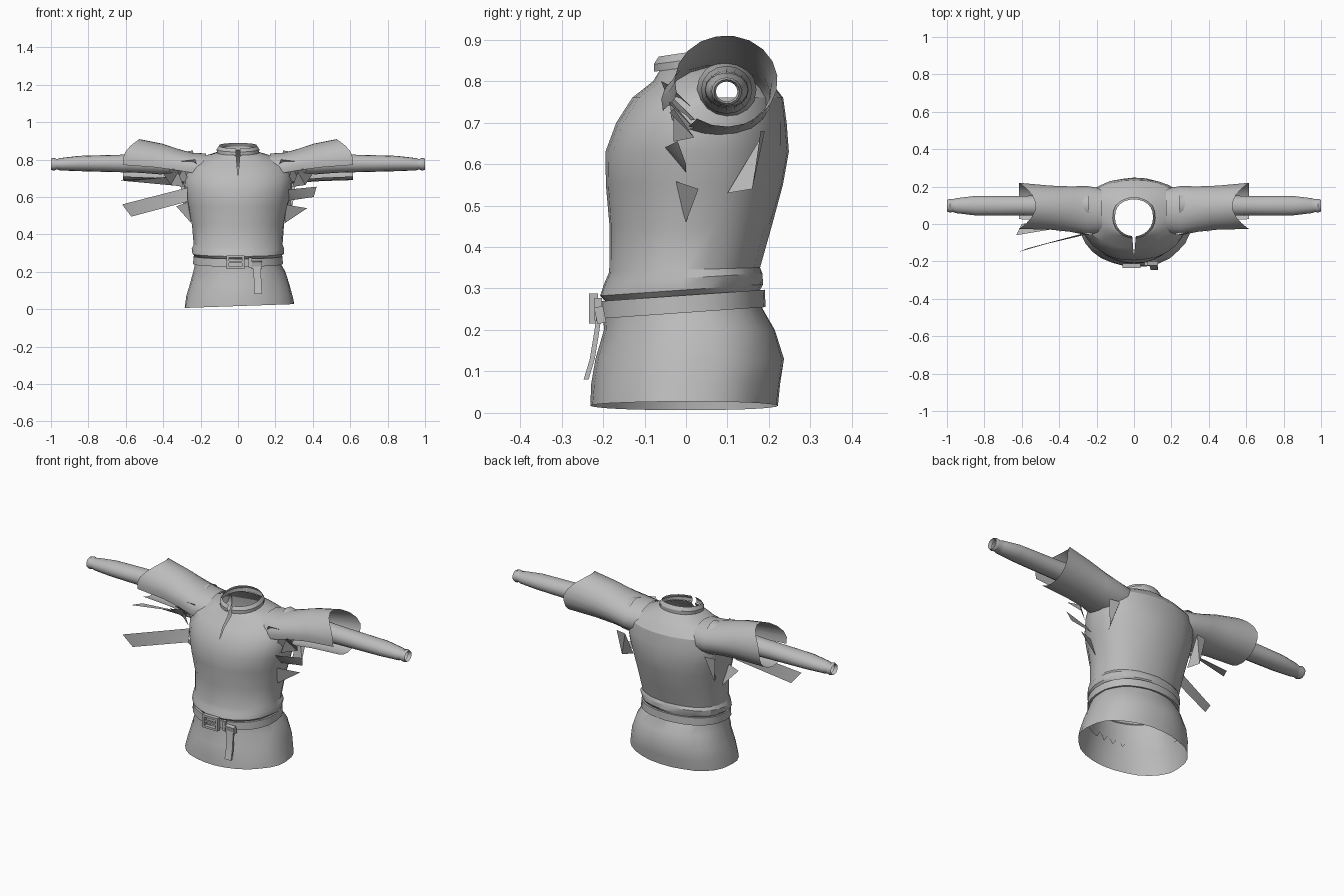
import bpy, bmesh, random
from math import sin, cos, radians, pi
from mathutils import Vector

random.seed(4)
if "Cube" in bpy.data.objects:
    bpy.data.objects.remove(bpy.data.objects["Cube"])

grey = bpy.data.materials.new("plain grey cloth")
grey.use_nodes = True
COLOUR = (0.5, 0.5, 0.5, 1)
grey.diffuse_color = COLOUR
grey.node_tree.nodes["Principled BSDF"].inputs["Base Color"].default_value = COLOUR


def finish(name, bm, angle=35):
    bmesh.ops.recalc_face_normals(bm, faces=bm.faces)
    mesh = bpy.data.meshes.new(name)
    bm.to_mesh(mesh)
    bm.free()
    mesh.materials.append(grey)
    obj = bpy.data.objects.new(name, mesh)
    bpy.context.collection.objects.link(obj)
    bpy.ops.object.select_all(action='DESELECT')
    obj.select_set(True)
    bpy.context.view_layer.objects.active = obj
    bpy.ops.object.shade_smooth_by_angle(angle=radians(angle))
    return obj


def loft(rings, closed=True):
    """Skin a list of equally long point rings."""
    bm = bmesh.new()
    rows = [[bm.verts.new(p) for p in ring] for ring in rings]
    n = len(rows[0])
    for a, b in zip(rows, rows[1:]):
        for i in range(n if closed else n - 1):
            j = (i + 1) % n
            bm.faces.new((a[i], a[j], b[j], b[i]))
    return bm


def level(z, rx, cy, ry, tilt=0.0, n=28, jitter=0.0):
    """Horizontal body ring, a little squarer at the back."""
    ring = []
    for i in range(n):
        a = 2 * pi * i / n
        c, s = cos(a), sin(a)
        y = ry * (s ** 0.8 if s > 0.01 else s)
        k = 1 + random.uniform(-jitter, jitter)
        ring.append(Vector((rx * c * k, cy + y * k, z + tilt * y)))
    return ring


def across(x, cy, cz, ry, rz, start=0, end=360, n=16, slant=0.0):
    """Ring around the arm; slant pulls the upper edge towards the body."""
    side = 1 if x > 0 else -1
    ring = []
    for i in range(n):
        a = radians(start + (end - start) * i / (n if end - start == 360 else n - 1))
        pull = slant * max(0, sin(a)) ** 2
        ring.append(Vector((x - side * pull, cy + ry * cos(a), cz + rz * sin(a))))
    return ring


# Tunic body: flared skirt, belted waist, folded overhang, chest, shoulders
profile = [
    (0.017, 0.295, -0.005, 0.225), (0.07, 0.284, 0.0, 0.228), (0.13, 0.268, 0.01, 0.226),
    (0.2, 0.246, 0.008, 0.208), (0.25, 0.226, -0.01, 0.188, 0.07),
    (0.282, 0.226, -0.01, 0.186, 0.07), (0.296, 0.242, -0.012, 0.196, 0.07),
    (0.325, 0.246, -0.006, 0.19, 0.06), (0.345, 0.236, -0.005, 0.182, 0.03),
    (0.45, 0.245, 0.01, 0.195), (0.55, 0.266, 0.02, 0.212), (0.63, 0.285, 0.025, 0.221),
    (0.7, 0.294, 0.037, 0.207), (0.76, 0.275, 0.052, 0.182), (0.8, 0.225, 0.062, 0.14),
    (0.825, 0.165, 0.055, 0.12)]
rings = [level(*p, jitter=0.012) for p in profile]
rings.append(level(0.838, 0.112, 0.035, 0.103, tilt=0.12))
for p in rings[0]:
    p.z += 0.035 * p.x
for ring in rings[:4]:
    for p in ring:
        p.x += 0.008
bm = loft(rings)
# Small armholes where the under-sleeves pass through
holes = [f for f in bm.faces for c in [f.calc_center_median()]
         if abs(c.x) > 0.2 and 0.74 < c.z < 0.81 and abs(c.y - 0.1) < 0.05]
bmesh.ops.delete(bm, geom=holes, context='FACES')
# Neck slit: rip the front seam and spread it upwards
seam = [e for e in bm.edges if all(abs(v.co.x) < 0.012 and v.co.y < 0 and v.co.z > 0.69
                                   for v in e.verts)]
bmesh.ops.split_edges(bm, edges=seam)
for v in bm.verts:
    if abs(v.co.x) < 0.004 and v.co.y < 0 and v.co.z > 0.72:
        side = sum(f.calc_center_median().x for f in v.link_faces)
        v.co.x += (0.09 if side > 0 else -0.09) * (v.co.z - 0.71)
finish("tunic_body", bm, 25)

# Lining under the skirt, ragged at the front right
lining = [level(0.25, 0.222, -0.01, 0.184, n=56), level(0.14, 0.25, 0.005, 0.204, n=56)]
for p in lining[1][34:45:2]:
    p.z += 0.04
finish("skirt_lining", loft(lining))

# Standing collar, open at the front and a little higher at the back
collar = []
for z, r, tilt in ((0.836, 0.113, 0.12), (0.855, 0.114, 0.13), (0.874, 0.102, 0.15)):
    ring = level(z, r, 0.033, r * 0.97, tilt, n=24)
    middle = 18
    ring = ring[middle:] + ring[:middle + 1]
    ring = [p.copy() for p in ring]
    ring[0].x += 0.012
    ring[-1].x -= 0.012
    collar.append(ring)
finish("collar", loft(collar, closed=False), 20)

# Waist belt, higher at the back
belt = [level(0.262 + dz, 0.226 + d, -0.01, 0.188 + d, tilt=0.07)
        for dz, d in ((-0.021, 0), (-0.021, 0.014), (0.021, 0.012), (0.021, 0), (-0.021, 0))]
finish("belt", loft(belt), 30)


def block(name, centre, size, lean=0.0):
    bpy.ops.mesh.primitive_cube_add(size=1, location=centre, rotation=(lean, 0, 0))
    obj = bpy.context.object
    obj.name = name
    obj.scale = size
    obj.data.materials.append(grey)
    return obj


# Buckle frame, prong, keeper loop and hanging strap end
for x in (-0.055, 0.028):
    block("buckle_side", (x, -0.223, 0.252), (0.013, 0.022, 0.072))
for z in (0.222, 0.282):
    block("buckle_bar", (-0.013, -0.223, z), (0.09, 0.022, 0.012))
block("buckle_prong", (-0.013, -0.226, 0.252), (0.08, 0.012, 0.01))
block("belt_keeper", (0.065, -0.212, 0.25), (0.018, 0.018, 0.055))
block("strap_knot", (0.1, -0.207, 0.236), (0.055, 0.022, 0.04), 0.2)
strap = [[(x, y + t, z) for x, t in ((cx - 0.02, 0), (cx + 0.02, 0), (cx + 0.02, 0.012), (cx - 0.02, 0.012))]
         for cx, y, z in ((0.1, -0.215, 0.24), (0.103, -0.222, 0.19),
                          (0.106, -0.232, 0.13), (0.108, -0.247, 0.08))]
bm = loft(strap)
bmesh.ops.holes_fill(bm, edges=bm.edges)
finish("strap_end", bm)

for side, word in ((1, "left"), (-1, "right")):
    # Slim under-sleeve with a tight cuff
    arm = [(0.24, 0.072, 0.07), (0.33, 0.06, 0.055), (0.42, 0.062, 0.058),
           (0.52, 0.054, 0.05), (0.62, 0.052, 0.047), (0.74, 0.053, 0.044),
           (0.85, 0.052, 0.041), (0.95, 0.04, 0.033), (0.968, 0.034, 0.028),
           (0.985, 0.037, 0.034), (1.0, 0.031, 0.029), (0.98, 0.026, 0.024)]
    tube = [across(side * x, 0.098, 0.779 if x < 0.9 else 0.775, ry, rz)
            for x, ry, rz in arm]
    finish(word + "_under_sleeve", loft(tube))

    # Wide outer sleeve, torn open along the lower front
    wide = [(0.17, 0.07, 0.745, 0.12, 0.088, 0), (0.25, 0.072, 0.752, 0.132, 0.086, 0),
            (0.34, 0.08, 0.768, 0.122, 0.09, 0.02), (0.45, 0.088, 0.785, 0.118, 0.1, 0.05),
            (0.615, 0.097, 0.8, 0.124, 0.11, 0.09)]
    shell = [across(side * x, cy, cz, ry, rz, -125, 195, 18, slant)
             for x, cy, cz, ry, rz, slant in wide]
    finish(word + "_outer_sleeve", loft(shell, closed=False))


def rag(name, points):
    bm = bmesh.new()
    f = bm.faces.new([bm.verts.new(p) for p in points])
    bmesh.ops.triangulate(bm, faces=[f])
    finish(name, bm)


# Torn strips hanging around the armpits
rag("right_long_strip", [(-0.27, -0.05, 0.65), (-0.62, -0.15, 0.56),
                         (-0.57, -0.13, 0.495), (-0.27, -0.06, 0.575)])
rag("right_sleeve_strip", [(-0.33, -0.01, 0.71), (-0.63, -0.06, 0.69),
                           (-0.6, 0.0, 0.685), (-0.33, 0.04, 0.66)])
rag("right_low_tatter", [(-0.25, 0.0, 0.58), (-0.33, 0.0, 0.55), (-0.25, 0.03, 0.46)])
rag("left_upper_tatter", [(0.27, -0.05, 0.64), (0.42, -0.02, 0.655),
                          (0.405, 0.0, 0.6), (0.27, 0.0, 0.58)])
rag("left_low_tatter", [(0.25, -0.03, 0.56), (0.37, 0.03, 0.54), (0.25, 0.0, 0.46)])
for s, word in ((1, "left"), (-1, "right")):
    rag(word + "_armpit_panel", [(s * 0.25, 0.19, 0.68), (s * 0.31, 0.18, 0.68),
                                 (s * 0.29, 0.16, 0.54), (s * 0.26, 0.1, 0.53)])
    # Crumpled cloth at the front of the shoulder
    for i in range(4):
        x, z = 0.23 + 0.03 * i, 0.8 - 0.022 * i
        rag(word + "_shoulder_crumple", [(s * x, -0.06 + 0.01 * i, z),
                                         (s * (x + 0.08), -0.04, z - 0.01),
                                         (s * (x + 0.04), 0.02, z - 0.07),
                                         (s * (x - 0.03), -0.03, z - 0.08)])
